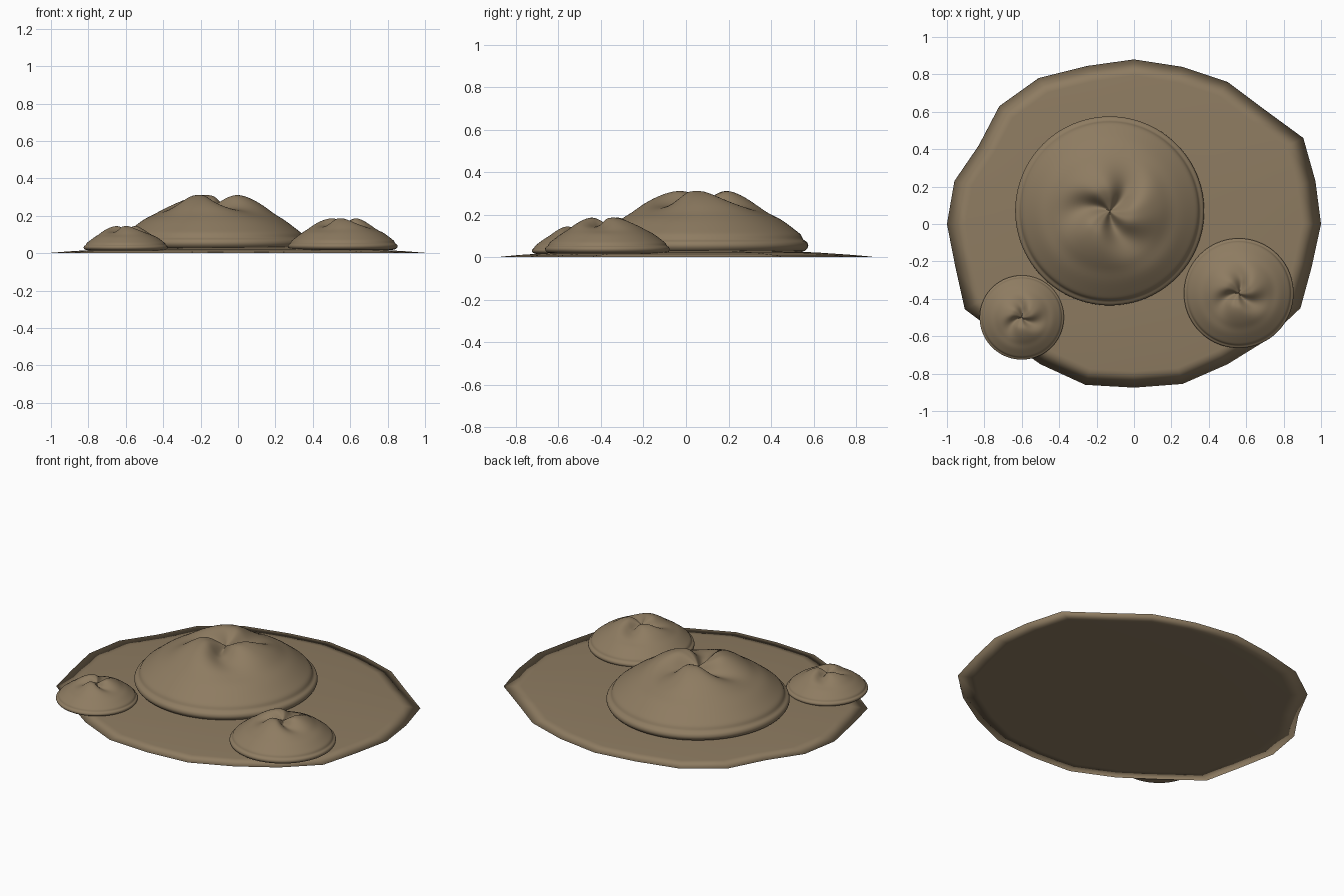
import bpy, bmesh, math
from mathutils import Vector

cube = bpy.data.objects.get("Cube")
if cube:
    bpy.data.objects.remove(cube, do_unlink=True)

# One earthy material for everything
mud = bpy.data.materials.new("mud_brown")
mud.use_nodes = True
MUD = (0.27, 0.2, 0.12, 1)
mud.diffuse_color = MUD
mud.node_tree.nodes["Principled BSDF"].inputs["Base Color"].default_value = MUD
mud.node_tree.nodes["Principled BSDF"].inputs["Roughness"].default_value = 0.9


def finish(bm, name):
    bmesh.ops.recalc_face_normals(bm, faces=bm.faces)
    for f in bm.faces:
        f.smooth = True
    mesh = bpy.data.meshes.new(name)
    bm.to_mesh(mesh)
    bm.free()
    mesh.materials.append(mud)
    obj = bpy.data.objects.new(name, mesh)
    bpy.context.collection.objects.link(obj)
    return obj


def loft(bm, rings):
    """Bridge closed rings of points, capping both ends with fans."""
    rows = [[bm.verts.new(p) for p in ring] for ring in rings]
    n = len(rows[0])
    for a, b in zip(rows, rows[1:]):
        for i in range(n):
            j = (i + 1) % n
            bm.faces.new((a[i], a[j], b[j], b[i]))
    for row in (rows[0], rows[-1]):
        mid = bm.verts.new(sum((v.co for v in row), Vector()) / n)
        for i in range(n):
            bm.faces.new((row[i], row[(i + 1) % n], mid))


# Ground patch: uneven outline, thin rim, very shallow dome
OUTLINE = [(1, 0), (.97, .23), (.905, .46), (.7, .61), (.5, .76), (.26, .84),
           (0, .88), (-.25, .845), (-.51, .78), (-.72, .63), (-.83, .42),
           (-.96, .23), (-1, 0), (-.955, -.23), (-.905, -.455), (-.7, -.61),
           (-.5, -.75), (-.26, -.86), (0, -.875), (.26, -.855), (.5, -.75),
           (.71, -.62), (.89, -.45), (.95, -.23)]
bm = bmesh.new()
loft(bm, [[(x * s, y * s, z) for x, y in OUTLINE]
          for s, z in ((.4, 0), (.9, 0), (1, .002), (.9, .01), (.7, .022), (.4, .032), (.1, .035))])
finish(bm, "ground_patch")

# Mound side profile at radius 1, from the underside over the lip to the top
PROFILE = [(.9, 0), (.97, .02), (1, .06), (.99, .1), (.955, .125), (.93, .17),
           (.87, .22), (.75, .31), (.64, .38), (.53, .46), (.42, .525),
           (.32, .565), (.24, .575), (.16, .55), (.08, .505), (.01, .465)]


def smooth_path(pts, steps):
    """Catmull-Rom curve through the profile points."""
    pts = [Vector(p) for p in pts]
    out = []
    for i in range(len(pts) - 1):
        a, b, c, d = pts[max(i - 1, 0)], pts[i], pts[i + 1], pts[min(i + 2, len(pts) - 1)]
        for k in range(steps):
            t = k / steps
            out.append(b + (c - a) * t / 2 + (a * 2 - b * 5 + c * 4 - d) * t * t / 2
                       + (b * 3 - a - c * 3 + d) * t ** 3 / 2)
    return out + [pts[-1]]


def mound(name, x, y, z, radius, turn):
    """Soft heap with three twisted grooves pinched together at the top."""
    segs = 96
    rings = []
    for r, h in smooth_path(PROFILE, 3):
        # groove depth fades out at the middle and towards the lip
        fade = math.sin(math.pi * min(r / .8, 1) ** .6) ** 2 if h > .2 else 0
        ring = []
        for i in range(segs):
            ang = 2 * math.pi * i / segs
            lobe = ang - math.radians(-8 + 70 * (r - .27))
            groove = (.5 - .5 * math.cos(3 * lobe)) ** 1.7
            a = ang + math.radians(turn)
            ring.append((x + radius * r * math.cos(a), y + radius * r * math.sin(a),
                         z + radius * (h - .14 * fade * groove)))
        rings.append(ring)
    bm = bmesh.new()
    loft(bm, rings)
    return finish(bm, name)


mound("large_mound", -.13, .07, .02, .505, 0)
mound("medium_mound", .56, -.37, .017, .293, -90)
mound("small_mound", -.6, -.5, .015, .225, 40)
